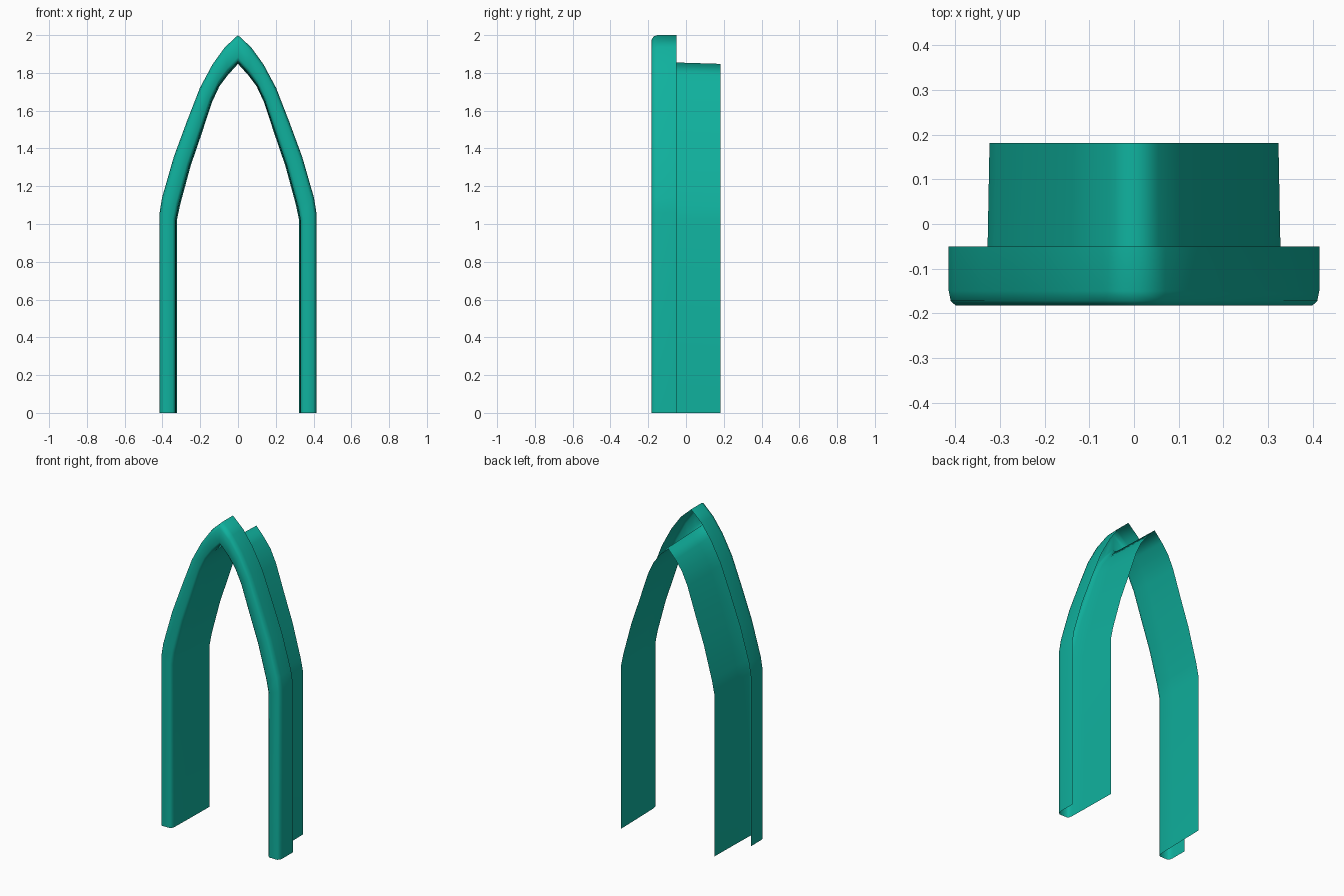
import bpy
import bmesh

if "Cube" in bpy.data.objects:
    bpy.data.objects.remove(bpy.data.objects["Cube"], do_unlink=True)

# Single teal material
teal = bpy.data.materials.new("teal")
teal.use_nodes = True
colour = (0.005, 0.44, 0.34, 1.0)
teal.diffuse_color = colour
teal.node_tree.nodes["Principled BSDF"].inputs["Base Color"].default_value = colour

# Half outlines of the pointed arch, from foot to apex (x, z)
outer = [(.415, 0), (.415, 1.06), (.402, 1.14), (.34, 1.355), (.27, 1.545),
         (.202, 1.72), (.135, 1.845), (.07, 1.935), (0, 2)]
inner = [(.328, 0), (.328, 1.02), (.312, 1.1), (.255, 1.31), (.2, 1.47),
         (.14, 1.65), (.1, 1.735), (.055, 1.795), (0, 1.855)]

# Open cross-section: deep inner lining, rounded front moulding, short outer
# return. Each entry is (blend from inner to outer outline, y).
section = [(-.05, .182), (0, -.05), (.03, -.155), (.08, -.174), (.2, -.183),
           (.82, -.183), (.95, -.172), (1, -.15), (1, -.05)]


def mirrored(half):
    """Full outline from the right foot over the apex to the other foot."""
    return half + [(-x, z) for x, z in reversed(half[:-1])]


def sweep_arch(name):
    bm = bmesh.new()
    rows = []
    for (xi, zi), (xo, zo) in zip(mirrored(inner), mirrored(outer)):
        rows.append([bm.verts.new((xi + (xo - xi) * t, y, zi + (zo - zi) * t))
                     for t, y in section])
    for a, b in zip(rows, rows[1:]):
        for j in range(len(section) - 1):
            bm.faces.new((a[j], a[j + 1], b[j + 1], b[j]))
    # Make the moulding face the front
    bm.normal_update()
    if sum(f.normal.y * f.calc_area() for f in bm.faces) > 0:
        bmesh.ops.reverse_faces(bm, faces=bm.faces[:])
    for f in bm.faces:
        f.smooth = True
    mesh = bpy.data.meshes.new(name)
    bm.to_mesh(mesh)
    bm.free()
    mesh.materials.append(teal)
    obj = bpy.data.objects.new(name, mesh)
    bpy.context.collection.objects.link(obj)
    return obj


sweep_arch("pointed_arch_frame")
